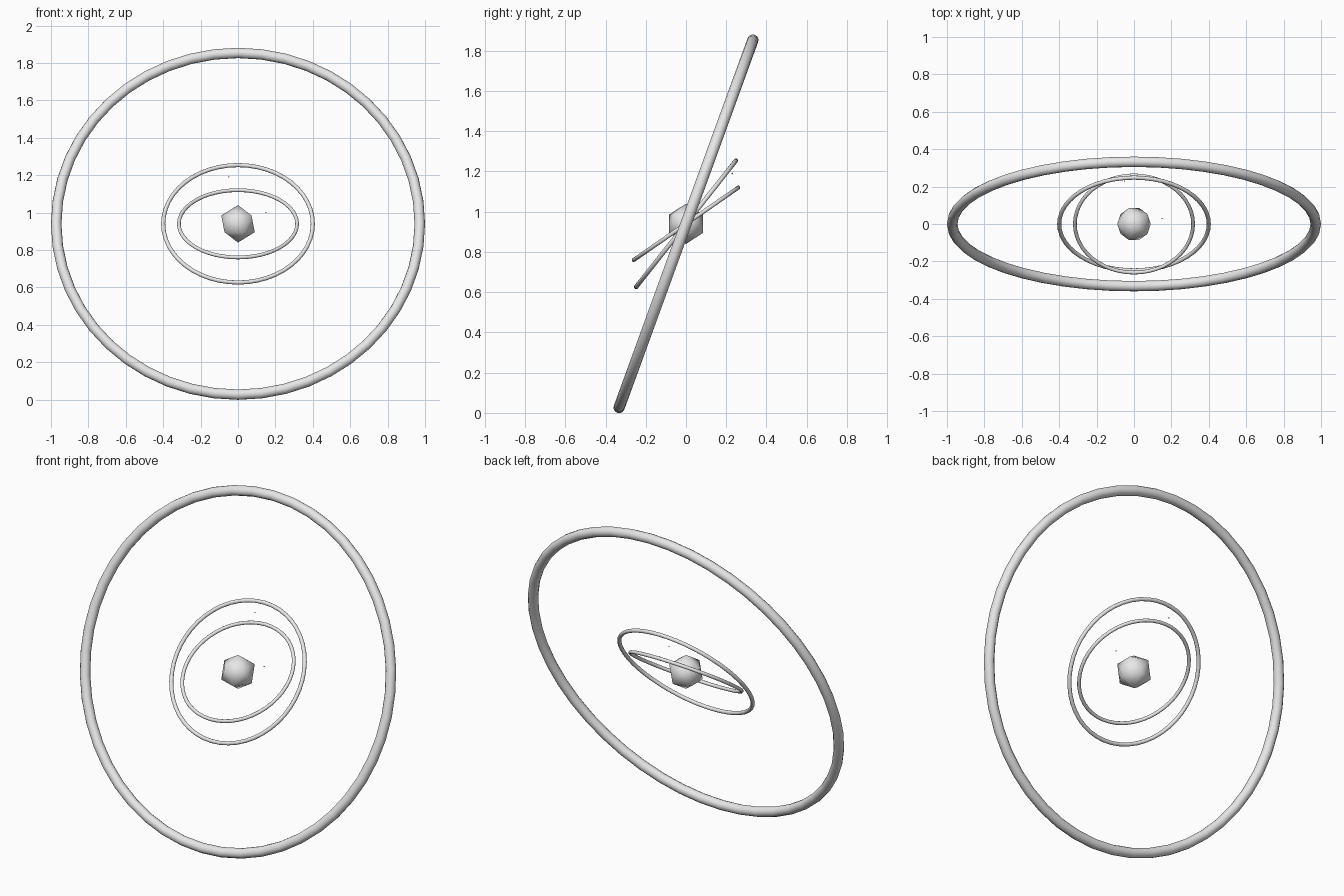
import bpy
from math import radians

cube = bpy.data.objects.get("Cube")
if cube:
    bpy.data.objects.remove(cube, do_unlink=True)

CENTRE_Z = 0.94

grey = bpy.data.materials.new("light_grey")
grey.use_nodes = True
grey.diffuse_color = (0.8, 0.8, 0.8, 1)
grey.node_tree.nodes["Principled BSDF"].inputs["Base Color"].default_value = (0.8, 0.8, 0.8, 1)


def finish(name):
    """Name, colour and smooth the newest object."""
    obj = bpy.context.object
    obj.name = name
    obj.data.materials.append(grey)
    bpy.ops.object.shade_smooth()
    return obj


def ring(name, radius, tube, tilt):
    bpy.ops.mesh.primitive_torus_add(
        major_radius=radius, minor_radius=tube, major_segments=48, minor_segments=12,
        location=(0, 0, CENTRE_Z), rotation=(radians(tilt), 0, 0))
    finish(name)


def ball(name, radius, location, turn=0):
    bpy.ops.mesh.primitive_ico_sphere_add(
        subdivisions=1, radius=radius, location=location, rotation=(0, 0, radians(turn)))
    finish(name)


# Tilted orbit rings
ring("outer_ring", 0.972, 0.028, 70)
ring("middle_ring", 0.40, 0.011, 51.7)
ring("inner_ring", 0.316, 0.01, 34.7)

# Faceted core at the shared centre
ball("core", 0.1, (0, 0, CENTRE_Z), 180)

# Tiny satellites between core and rings
ball("far_satellite", 0.004, (-0.05, 0.23, 1.19))
ball("near_satellite", 0.004, (0.15, 0.03, 1.0))
